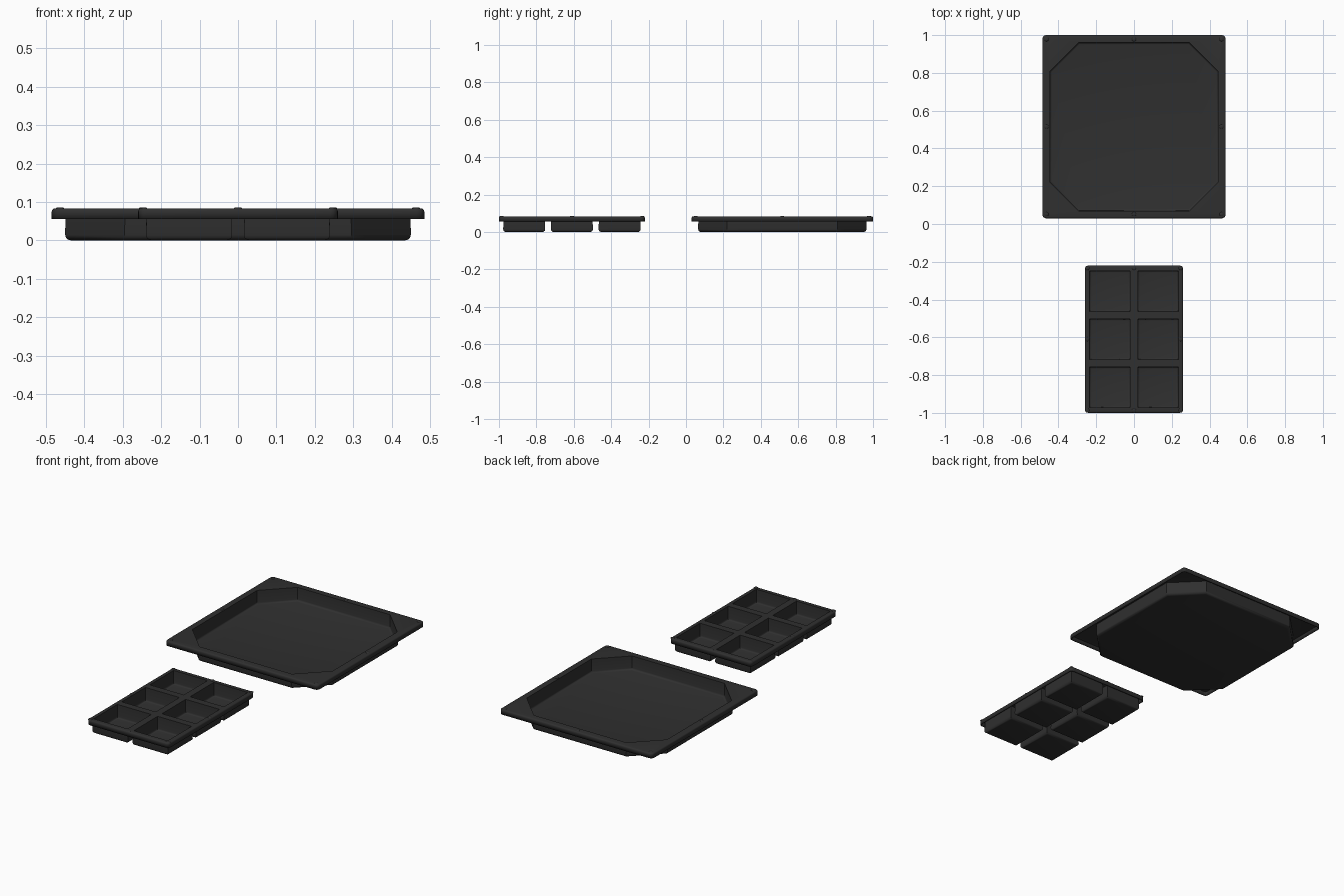
import bpy, bmesh, math
from mathutils import Vector

if "Cube" in bpy.data.objects:
    bpy.data.objects.remove(bpy.data.objects["Cube"])

plastic = bpy.data.materials.new("charcoal_plastic")
plastic.diffuse_color = (0.029, 0.029, 0.029, 1)
plastic.use_nodes = True
plastic.node_tree.nodes["Principled BSDF"].inputs["Base Color"].default_value = plastic.diffuse_color

TOP, SKIRT, FLOOR, WALL = 0.083, 0.055, 0.005, 0.005


def outline(cx, cy, hx, hy, cut=0.0):
    """Rectangle, or an octagon when its corners are cut."""
    if cut <= 0:
        return [(cx + sx * hx, cy + sy * hy) for sx, sy in ((1, 1), (-1, 1), (-1, -1), (1, -1))]
    pts = []
    for sx, sy in ((1, 1), (-1, 1), (-1, -1), (1, -1)):
        pair = [(cx + sx * hx, cy + sy * (hy - cut)), (cx + sx * (hx - cut), cy + sy * hy)]
        pts += pair if sx * sy > 0 else pair[::-1]
    return pts


def rounded(cx, cy, hx, hy, r, steps=4):
    """Rectangle with rounded corners."""
    pts = []
    for q, (sx, sy) in enumerate(((1, 1), (-1, 1), (-1, -1), (1, -1))):
        for i in range(steps + 1):
            a = math.pi / 2 * (q + i / steps)
            pts.append((cx + sx * (hx - r) + r * math.cos(a), cy + sy * (hy - r) + r * math.sin(a)))
    return pts


def ring(bm, pts, z):
    return [bm.verts.new((x, y, z)) for x, y in pts]


def bridge(bm, a, b):
    for i in range(len(a)):
        j = (i + 1) % len(a)
        bm.faces.new((a[i], a[j], b[j], b[i]))


def loop_edges(bm, vs):
    return [bm.edges.get((v, vs[i - 1])) for i, v in enumerate(vs)]


def finish(bm, name, angle=35):
    me = bpy.data.meshes.new(name)
    bm.to_mesh(me)
    bm.free()
    ob = bpy.data.objects.new(name, me)
    bpy.context.collection.objects.link(ob)
    me.materials.append(plastic)
    bpy.ops.object.select_all(action='DESELECT')
    ob.select_set(True)
    bpy.context.view_layer.objects.active = ob
    bpy.ops.object.shade_smooth_by_angle(angle=math.radians(angle))
    return ob


def tray(name, cx, cy, hx, hy, wells):
    """Moulded sheet: skirt, rounded rim, flat top and sunken wells."""
    bm = bmesh.new()
    # skirt and rounded rim
    r = 0.008
    rim = ring(bm, rounded(cx, cy, hx, hy, 0.02), SKIRT)
    for i in range(4):
        a = math.pi / 2 * i / 3
        d = r * (1 - math.cos(a))
        nxt = ring(bm, rounded(cx, cy, hx - d, hy - d, 0.02 - d), TOP - r + r * math.sin(a))
        bridge(bm, rim, nxt)
        rim = nxt
    border = loop_edges(bm, rim)
    # wells with a filleted floor
    f = 0.01
    for wx, wy, wh, cut in wells:
        prev = ring(bm, outline(wx, wy, wh, wh, cut), TOP)
        first = prev
        for i in range(4):
            a = math.pi / 2 * i / 3
            d = f * (1 - math.cos(a))
            c = cut - (2 - math.sqrt(2)) * d if cut else 0
            nxt = ring(bm, outline(wx, wy, wh - d, wh - d, c), FLOOR + f * (1 - math.sin(a)))
            bridge(bm, prev, nxt)
            prev = nxt
        bm.faces.new(prev)
        border += loop_edges(bm, first)
    # flat top around the wells
    bmesh.ops.triangle_fill(bm, edges=border, use_beauty=True, normal=Vector((0, 0, 1)))
    bmesh.ops.recalc_face_normals(bm, faces=bm.faces[:])
    bm.normal_update()
    top = next(fc for fc in bm.faces if all(abs(v.co.z - TOP) < 1e-5 for v in fc.verts))
    if top.normal.z < 0:
        bmesh.ops.reverse_faces(bm, faces=bm.faces[:])
    ob = finish(bm, name)
    mod = ob.modifiers.new("wall", 'SOLIDIFY')
    mod.thickness, mod.offset, mod.use_even_offset = WALL, -1, True

    # low stacking bumps on the rim
    bm = bmesh.new()
    inset = 0.013 if hx < 0.4 else 0.022
    for sx in (-1, 0, 1):
        for sy in (-1, 0, 1):
            if sx or sy:
                prev = None
                x, y = cx + sx * (hx - inset), cy + sy * (hy - inset)
                for rad, z in ((0.012, TOP - 0.001), (0.009, TOP + 0.002), (0.004, TOP + 0.003)):
                    cur = ring(bm, [(x + rad * math.cos(k * math.pi / 6), y + rad * math.sin(k * math.pi / 6))
                                    for k in range(12)], z)
                    if prev:
                        bridge(bm, prev, cur)
                    prev = cur
                bm.faces.new(prev)
    finish(bm, name + "_bumps", 60)


# large tray with one octagonal basin
tray("large_tray", 0, 0.515, 0.485, 0.485, [(0, 0.515, 0.445, 0.152)])

# small tray with two by three square cells
cells = [(sx * 0.1275, -0.61 + j * 0.255, 0.1075, 0) for sx in (-1, 1) for j in (-1, 0, 1)]
tray("cell_tray", 0, -0.61, 0.26, 0.39, cells)
